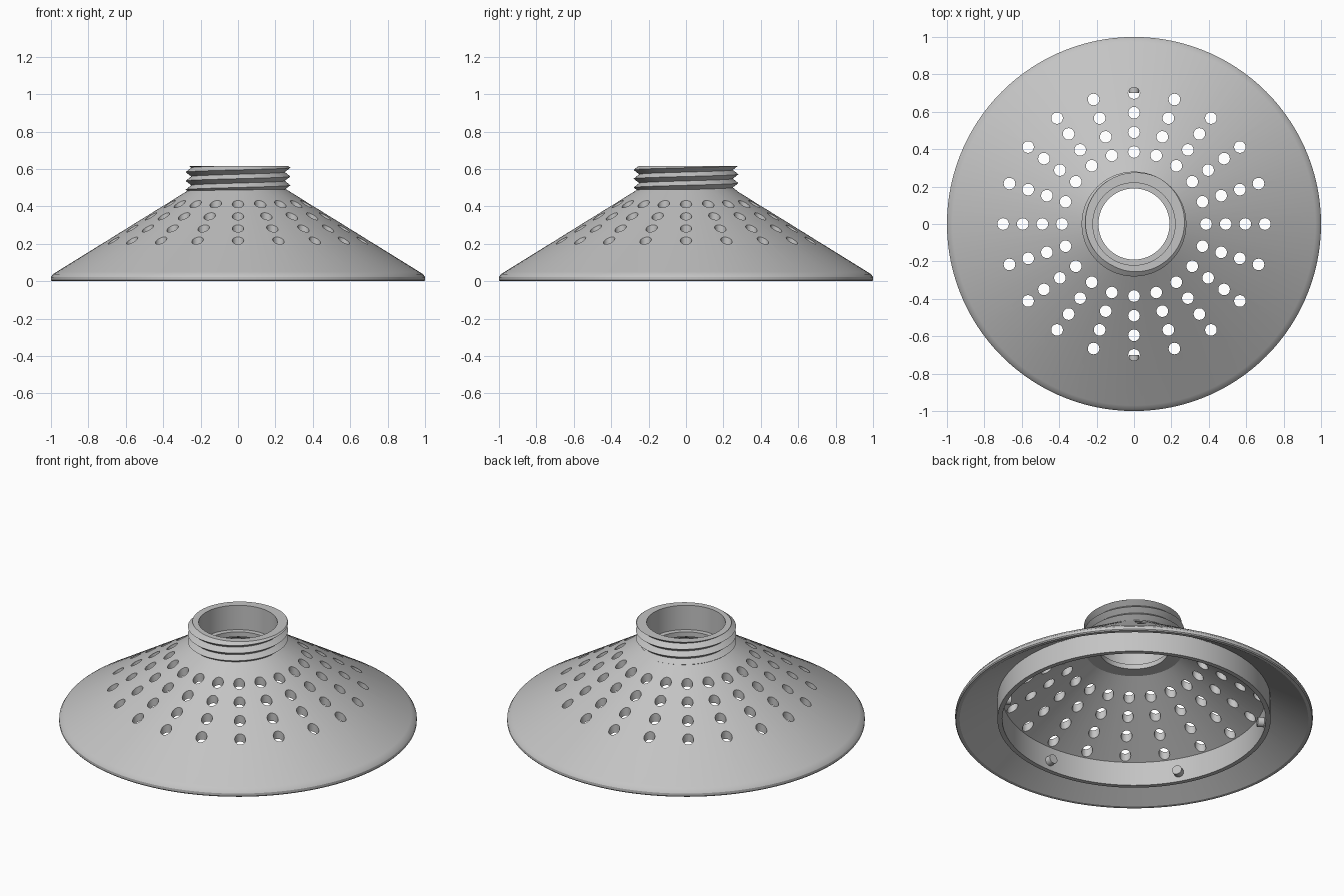
import bpy, bmesh, math
from mathutils import Matrix, Vector

if "Cube" in bpy.data.objects:
    bpy.data.objects.remove(bpy.data.objects["Cube"])

SEGMENTS = 120
HOLES_PER_RING = 20
HOLE_RINGS = (0.385, 0.49, 0.595, 0.70)

grey = bpy.data.materials.new("plain grey")
grey.use_nodes = True
grey.diffuse_color = (0.55, 0.55, 0.55, 1)
grey.node_tree.nodes["Principled BSDF"].inputs["Base Color"].default_value = grey.diffuse_color


def finish(bm, name):
    """Turn a bmesh into a named object."""
    bmesh.ops.recalc_face_normals(bm, faces=bm.faces)
    mesh = bpy.data.meshes.new(name)
    bm.to_mesh(mesh)
    bm.free()
    mesh.materials.append(grey)
    obj = bpy.data.objects.new(name, mesh)
    bpy.context.collection.objects.link(obj)
    return obj


def smooth(obj):
    bpy.ops.object.select_all(action='DESELECT')
    obj.select_set(True)
    bpy.context.view_layer.objects.active = obj
    bpy.ops.object.shade_smooth_by_angle(angle=math.radians(30))


def loft(columns, name):
    """Skin closed profiles, one per angle, into a turned solid."""
    bm = bmesh.new()
    rings = []
    for i, profile in enumerate(columns):
        a = math.tau * i / SEGMENTS
        rings.append([bm.verts.new((r * math.cos(a), r * math.sin(a), z)) for r, z in profile])
    for here, there in zip(rings, rings[1:]):
        for k in range(len(here)):
            j = (k + 1) % len(here)
            bm.faces.new((here[k], there[k], there[j], here[j]))
    bmesh.ops.remove_doubles(bm, verts=bm.verts, dist=1e-4)
    return finish(bm, name)


def revolve(profile, name):
    return loft([profile] * (SEGMENTS + 1), name)


def add_cylinder(bm, radius, depth, matrix):
    bmesh.ops.create_cone(bm, cap_ends=True, segments=24, radius1=radius,
                          radius2=radius, depth=depth, matrix=matrix)


# Conical shade shell with rounded rim and a ledge under the neck
shade = revolve([(0.975, 0), (0.995, 0), (1, 0.006), (1, 0.022), (0.99, 0.038), (0.97, 0.05),
                 (0.26, 0.49), (0.22, 0.49), (0.22, 0.465), (0.19, 0.465),
                 (0.19, 0.435), (0.27, 0.435)], "perforated_shade")

# Upright holes in four rings
bm = bmesh.new()
for radius in HOLE_RINGS:
    for i in range(HOLES_PER_RING):
        turn = Matrix.Rotation(math.tau * i / HOLES_PER_RING, 4, 'Z')
        add_cylinder(bm, 0.031, 1, turn @ Matrix.Translation((radius, 0, 0.3)))
cutter = finish(bm, "hole_cutter")
cutter.hide_render = True
cut = shade.modifiers.new("holes", 'BOOLEAN')
cut.operation = 'DIFFERENCE'
cut.solver = 'EXACT'
cut.object = cutter
bpy.context.view_layer.objects.active = shade
bpy.ops.object.modifier_apply(modifier=cut.name)
bpy.data.objects.remove(cutter)
smooth(shade)

# Threaded neck: profile rows climb with the helix and are trimmed at both ends
PITCH, LOW, HIGH = 0.047, 0.472, 0.615
ROOT, CREST, BORE = 0.25, 0.28, 0.22
CREST_HEIGHT = 0.56


def neck_profile(turn):
    rows = [(BORE, 0.465)]
    for k in range(-9, 5):
        z = CREST_HEIGHT + PITCH * (k / 2 + turn)
        z = min(max(z, LOW), HIGH)
        phase = ((z - CREST_HEIGHT) / PITCH - turn) % 1
        rows.append((ROOT + (CREST - ROOT) * abs(2 * phase - 1), z))
    return rows + [(BORE, HIGH)]


neck = loft([neck_profile(i / SEGMENTS) for i in range(SEGMENTS + 1)], "threaded_neck")
smooth(neck)

# Inner mounting wall beneath the shade
wall = revolve([(0.737, 0), (0.764, 0), (0.764, 0.15), (0.737, 0.165)], "inner_wall")
smooth(wall)

# Six locking pegs pointing inward from the wall
bm = bmesh.new()
for i in range(6):
    turn = Matrix.Rotation(math.radians(30 + 60 * i), 4, 'Z')
    lie = Matrix.Rotation(math.radians(90), 4, 'Y')
    add_cylinder(bm, 0.028, 0.05, turn @ Matrix.Translation((0.725, 0, 0.055)) @ lie)
pegs = finish(bm, "locking_pegs")
smooth(pegs)
